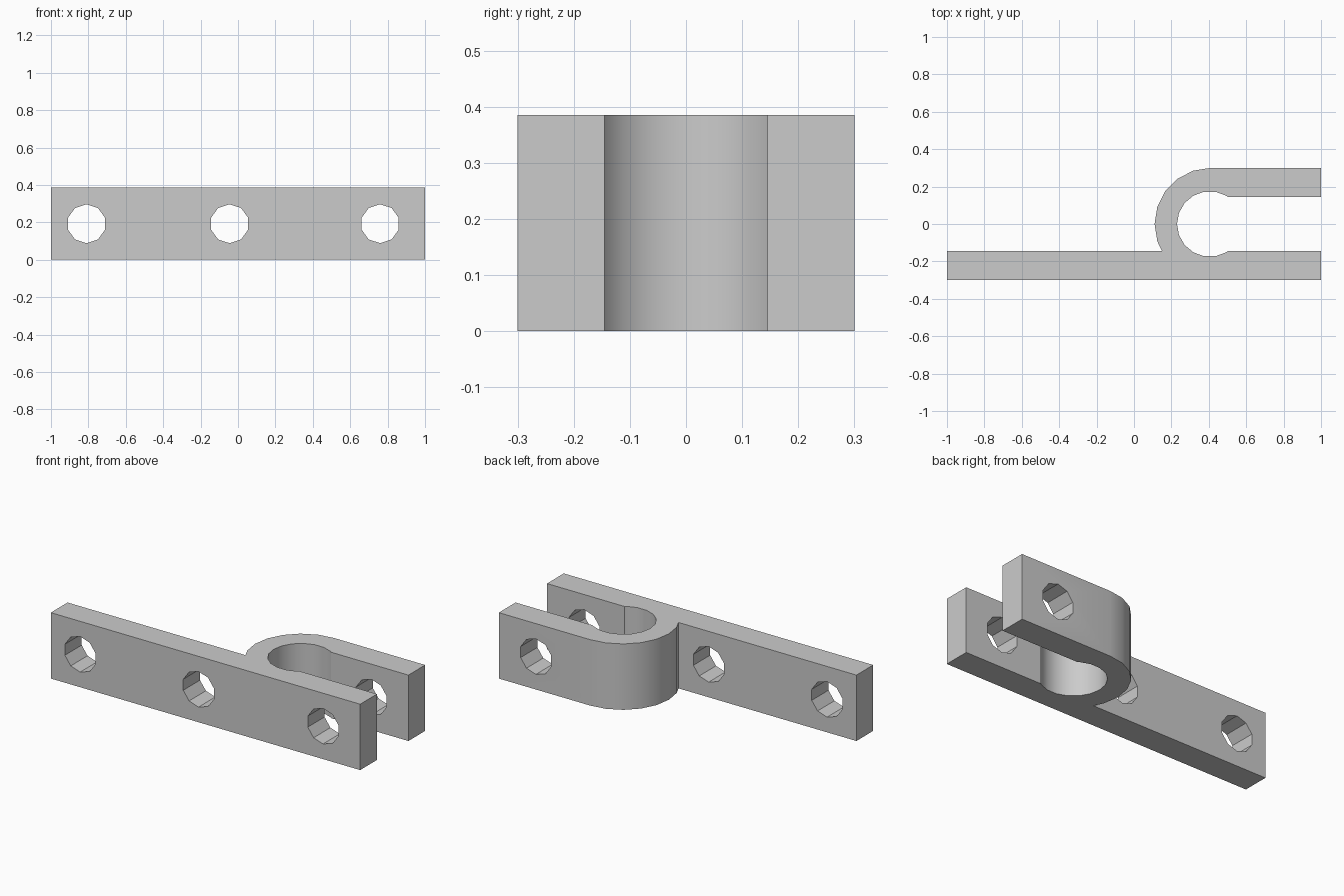
import bpy
import bmesh
from math import cos, sin, radians, pi
from mathutils import Matrix

cube = bpy.data.objects.get("Cube")
if cube:
    bpy.data.objects.remove(cube)

HEIGHT = 0.385
OUT, IN = 0.3, 0.145        # outer and inner y of the two arms

steel = bpy.data.materials.new("plain grey")
steel.use_nodes = True
grey = (0.6, 0.6, 0.6, 1)
steel.diffuse_color = grey
steel.node_tree.nodes["Principled BSDF"].inputs["Base Color"].default_value = grey


def arc(cx, radius, start, end, step):
    """Points on an arc centred on (cx, 0), angles in degrees."""
    return [(cx + radius * cos(radians(a)), radius * sin(radians(a)))
            for a in range(start, end, step)]


def finish(bm, name):
    bmesh.ops.recalc_face_normals(bm, faces=bm.faces)
    mesh = bpy.data.meshes.new(name)
    bm.to_mesh(mesh)
    bm.free()
    obj = bpy.data.objects.new(name, mesh)
    bpy.context.collection.objects.link(obj)
    mesh.materials.append(steel)
    return obj


# Bracket profile: long strap, round eye and short arm
profile = [(-1, -OUT), (1, -OUT), (1, -IN), (0.5, -IN)]
profile += arc(0.405, 0.175, -60, -301, -20)       # bore of the eye
profile += [(0.5, IN), (1, IN), (1, OUT)]
profile += arc(0.41, 0.3, 90, 199, 18)             # outside of the eye
profile += [(0.15, -IN), (-1, -IN)]

bm = bmesh.new()
base = bm.faces.new([bm.verts.new((x, y, 0)) for x, y in profile])
top = bmesh.ops.extrude_face_region(bm, geom=[base])["geom"]
bmesh.ops.translate(bm, vec=(0, 0, HEIGHT),
                    verts=[v for v in top if isinstance(v, bmesh.types.BMVert)])
bracket = finish(bm, "hinge_bracket")

# Ten-sided bolt holes, running front to back
bm = bmesh.new()
for x in (-0.81, -0.045, 0.76):
    bmesh.ops.create_cone(
        bm, cap_ends=True, segments=10, radius1=0.104, radius2=0.104, depth=1,
        matrix=Matrix.Translation((x, 0 if x > 0 else -0.6, HEIGHT / 2))
        @ Matrix.Rotation(pi / 2, 4, "X") @ Matrix.Rotation(pi / 2, 4, "Z")
        @ Matrix.Rotation(pi / 2, 4, "Z"))
cutter = finish(bm, "hole_cutter")
cutter.hide_render = True

bpy.context.view_layer.objects.active = bracket
bracket.select_set(True)
cut = bracket.modifiers.new("bolt holes", "BOOLEAN")
cut.operation = "DIFFERENCE"
cut.solver = "EXACT"
cut.object = cutter
bpy.ops.object.modifier_apply(modifier=cut.name)
bpy.data.objects.remove(cutter)

bpy.ops.object.shade_smooth_by_angle(angle=radians(30))
